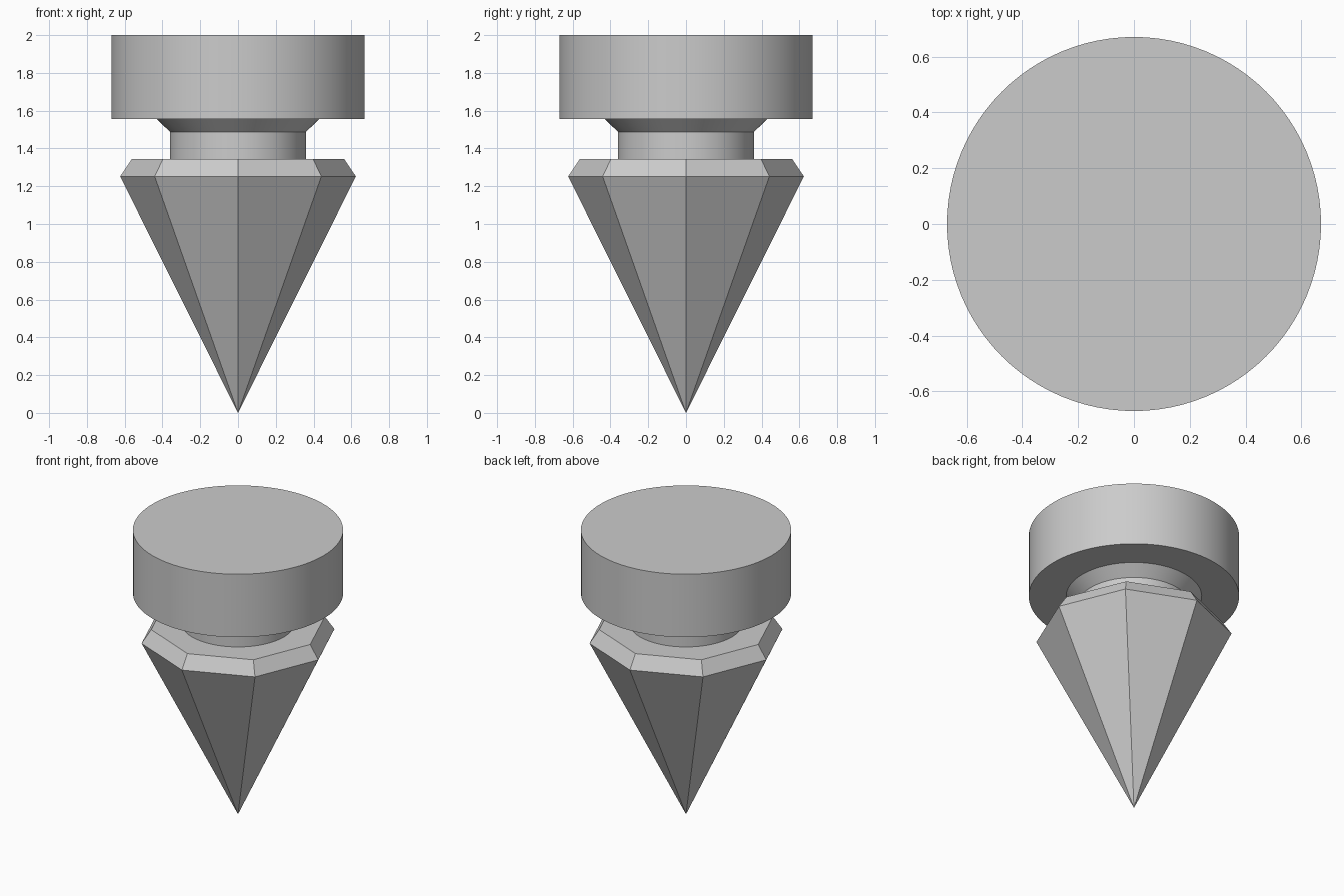
import bpy, bmesh, math

if "Cube" in bpy.data.objects:
    bpy.data.objects.remove(bpy.data.objects["Cube"])

grey = bpy.data.materials.new("light_grey")
grey.diffuse_color = (0.6, 0.6, 0.6, 1)
grey.use_nodes = True
grey.node_tree.nodes["Principled BSDF"].inputs["Base Color"].default_value = grey.diffuse_color


def lathe(name, profile, sides, smooth):
    """Closed solid from (radius, z) pairs listed bottom to top; radius 0 makes a point."""
    bm = bmesh.new()
    rings = []
    for r, z in profile:
        count = sides if r > 0 else 1
        rings.append([bm.verts.new((r * math.cos(2 * math.pi * i / sides),
                                    r * math.sin(2 * math.pi * i / sides), z))
                      for i in range(count)])
    for low, high in zip(rings, rings[1:]):
        for i in range(sides):
            j = (i + 1) % sides
            if len(low) == 1:
                bm.faces.new((low[0], high[j], high[i]))
            else:
                bm.faces.new((low[i], low[j], high[j], high[i]))
    if len(rings[0]) > 1:
        bm.faces.new(rings[0][::-1])
    bm.faces.new(rings[-1])
    bmesh.ops.recalc_face_normals(bm, faces=bm.faces)
    for f in bm.faces:
        f.smooth = smooth
    mesh = bpy.data.meshes.new(name)
    bm.to_mesh(mesh)
    bm.free()
    if smooth:
        mesh.set_sharp_from_angle(angle=math.radians(30))
    mesh.materials.append(grey)
    obj = bpy.data.objects.new(name, mesh)
    bpy.context.collection.objects.link(obj)
    return obj


# Eight-sided spike with a chamfered shoulder, corners on the axes
lathe("spike", [(0, 0), (0.624, 1.252), (0.562, 1.344)], 8, False)
# Round neck flaring out under the cap
lathe("neck", [(0.36, 1.344), (0.36, 1.488), (0.432, 1.557)], 96, True)
# Round flat cap
lathe("cap", [(0.67, 1.557), (0.67, 2.0)], 96, True)
